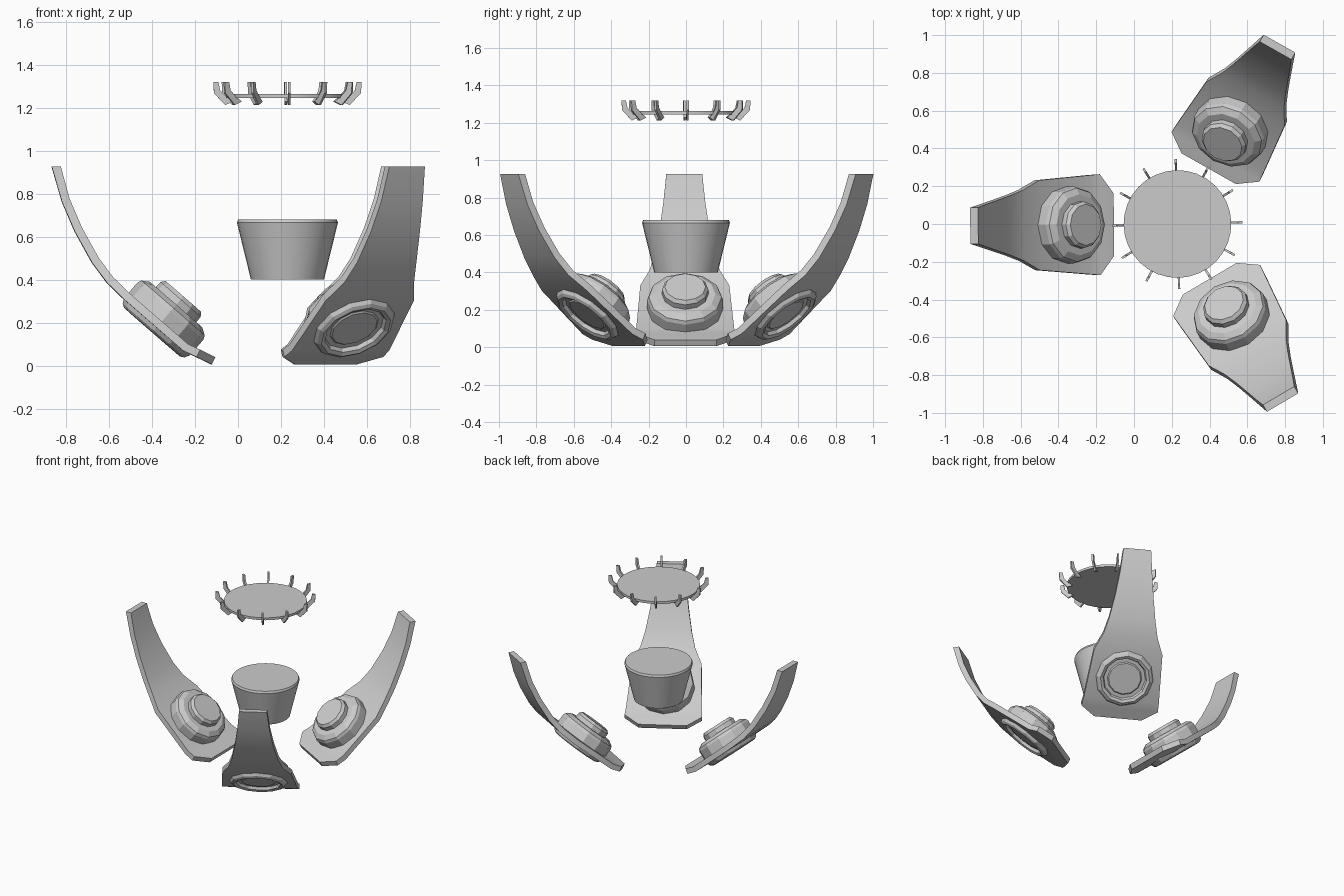
import bpy, bmesh
from math import radians, pi, sin, cos
from mathutils import Matrix, Vector

if "Cube" in bpy.data.objects:
    bpy.data.objects.remove(bpy.data.objects["Cube"])

CX = 0.23  # shared vertical axis of the whole assembly


def make(name, bm, matrix, smooth=None):
    bmesh.ops.recalc_face_normals(bm, faces=bm.faces[:])
    me = bpy.data.meshes.new(name)
    bm.to_mesh(me)
    bm.free()
    ob = bpy.data.objects.new(name, me)
    bpy.context.collection.objects.link(ob)
    ob.matrix_world = matrix
    if smooth:
        bpy.ops.object.select_all(action='DESELECT')
        ob.select_set(True)
        bpy.context.view_layer.objects.active = ob
        bpy.ops.object.shade_smooth_by_angle(angle=radians(smooth))
    return ob


def loft(rings, closed_ends=True):
    bm = bmesh.new()
    vs = [[bm.verts.new(p) for p in ring] for ring in rings]
    n = len(vs[0])
    for a, b in zip(vs, vs[1:]):
        for i in range(n):
            j = (i + 1) % n
            bm.faces.new((a[i], a[j], b[j], b[i]))
    if closed_ends:
        bm.faces.new(vs[0])
        bm.faces.new(vs[-1])
    return bm


def lathe(profile, sides):
    return loft([[(r * cos(2 * pi * i / sides), r * sin(2 * pi * i / sides), z)
                  for i in range(sides)] for r, z in profile])


def around(deg):
    return Matrix.Translation((CX, 0, 0)) @ Matrix.Rotation(radians(deg), 4, 'Z')


# Curved arm: underside path (radius, height, half width)
ARM = [(1.097, .926, .096), (1.05, .763, .112), (.99, .623, .132),
       (.91, .479, .16), (.841, .386, .188), (.755, .302, .238),
       (.488, .07, .262), (.425, .04, .267), (.353, .005, .165)]
THICK = .038


def arm_rings():
    rings = []
    for i, (r, z, w) in enumerate(ARM):
        a, b = ARM[max(i - 1, 0)], ARM[min(i + 1, len(ARM) - 1)]
        t = Vector((b[0] - a[0], b[1] - a[1])).normalized()
        n = Vector((t.y, -t.x)) * THICK
        if i == 0:
            n = Vector((-.042, 0))  # level cut at the tip
        rings.append([(r, -w, z), (r, w, z),
                      (r + n.x, w, z + n.y), (r + n.x, -w, z + n.y)])
    return rings


# Round pod through each arm: recessed underside, stepped knob on top
POD = [(.112, .018), (.12, .024), (.145, .024), (.152, .004), (.172, -.004),
       (.19, .006), (.203, .03), (.203, .125), (.195, .145), (.162, .166),
       (.124, .166), (.124, .198), (.109, .217)]
pod_local = (Matrix.Translation((.627, 0, .158))
             @ Vector((-.656, 0, .755)).to_track_quat('Z', 'Y').to_matrix().to_4x4())

for k, deg in enumerate((60.5, 180.5, 300.5)):
    make(f"arm_{k + 1}", loft(arm_rings()), around(deg), 25)
    make(f"arm_pod_{k + 1}", lathe(POD, 12), around(deg) @ pod_local)

# Tapered central bucket
make("bucket", lathe([(.17, .40), (.235, .665), (.229, .68)], 32), around(0), 30)

# Top disc
make("top_disc", lathe([(.285, 1.245), (.285, 1.263)], 32), around(1.5), 30)

# Twelve thin hooks around the disc
HOOK = [(.345, 1.32), (.342, 1.267), (.29, 1.212), (.252, 1.228),
        (.285, 1.252), (.313, 1.28), (.322, 1.32)]
for k in range(12):
    bm = loft([[(r, y, z) for r, z in HOOK] for y in (-.006, .006)])
    make(f"disc_hook_{k + 1}", bm, around(1.5 + 30 * k))
